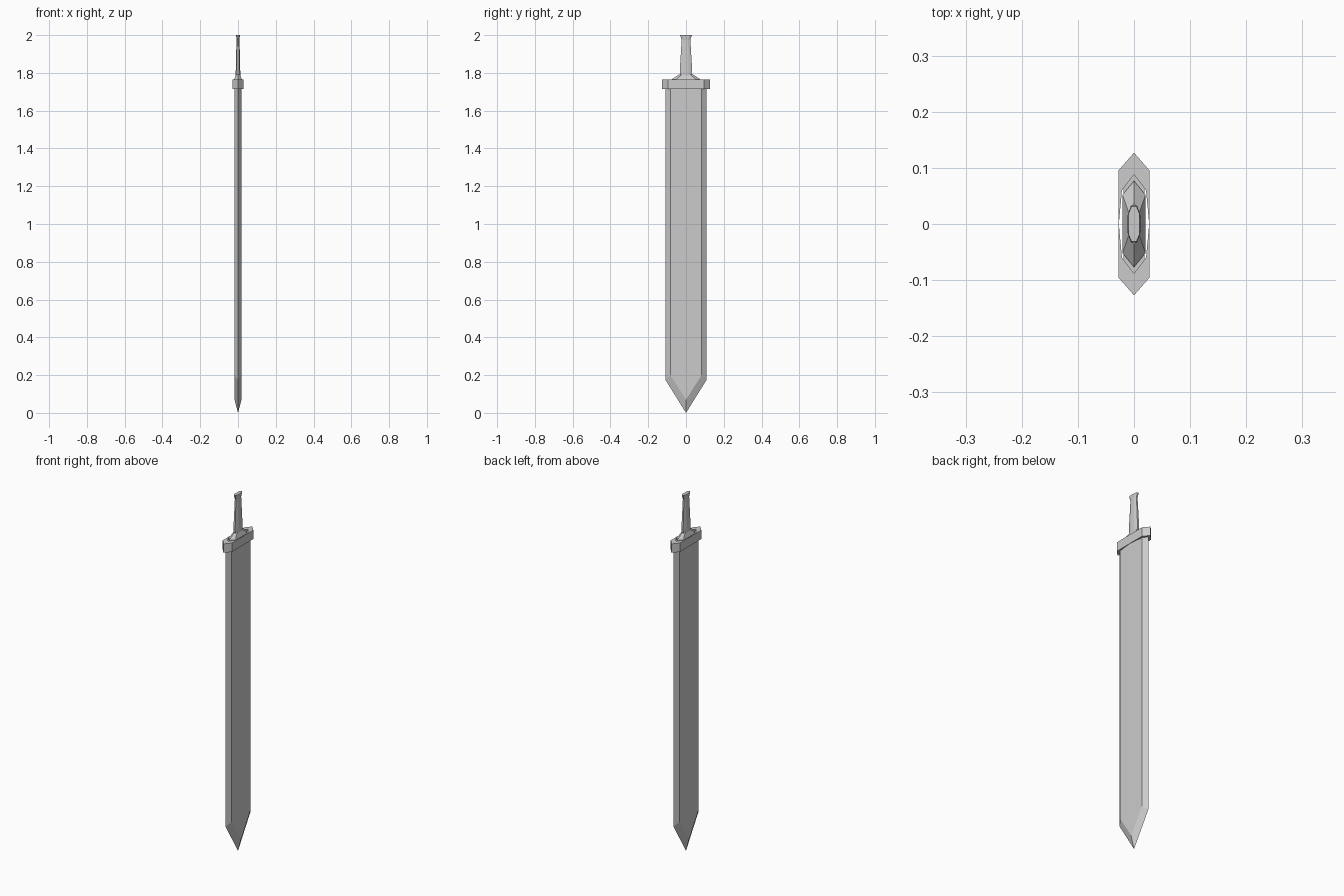
import bpy

if "Cube" in bpy.data.objects:
    bpy.data.objects.remove(bpy.data.objects["Cube"])


def make_mesh(name, verts, faces):
    mesh = bpy.data.meshes.new(name)
    mesh.from_pydata(verts, [], faces)
    mesh.update()
    obj = bpy.data.objects.new(name, mesh)
    bpy.context.collection.objects.link(obj)
    return obj


def bands(count, rings, closed=False):
    """Quads joining consecutive rings of equal vertex count."""
    faces = []
    for r in range(rings if closed else rings - 1):
        a, b = r * count, ((r + 1) % rings) * count
        for i in range(count):
            j = (i + 1) % count
            faces.append((a + i, a + j, b + j, b + i))
    return faces


def hexagon(x, y_flat, y_tip, z):
    return [(x, -y_flat, z), (x, y_flat, z), (0, y_tip, z),
            (-x, y_flat, z), (-x, -y_flat, z), (0, -y_tip, z)]


def octagon(x, y_flat, y, z):
    return [(x, -y_flat, z), (x, y_flat, z), (x * .45, y, z), (-x * .45, y, z),
            (-x, y_flat, z), (-x, -y_flat, z), (-x * .45, -y, z), (x * .45, -y, z)]


def loft(name, rings):
    n = len(rings[0])
    faces = bands(n, len(rings))
    faces.append(tuple(reversed(range(n))))
    faces.append(tuple(range(n * (len(rings) - 1), n * len(rings))))
    return make_mesh(name, sum(rings, []), faces)


# Blade: flat pointed panel on each side, bevelled out to a sharp edge
top = 1.755
flat = [(0, .07), (.083, .2), (.083, top), (-.083, top), (-.083, .2)]
edge = [(0, 0), (.109, .175), (.109, top), (-.109, top), (-.109, .175)]
verts = [(.0185, y, z) for y, z in flat]
verts += [(0, y, z) for y, z in edge]
verts += [(-.0185, y, z) for y, z in flat]
faces = [tuple(range(5)), tuple(range(14, 9, -1))]
faces += [tuple(reversed(f)) for f in bands(5, 3)]
make_mesh("blade", verts, faces)

# Guard: hexagonal band with an opening that thins towards the middle
def guard_ring(x_mid, x, y_flat, y_tip, z):
    return [(x_mid, 0, z), (x, y_flat, z), (0, y_tip, z), (-x, y_flat, z),
            (-x_mid, 0, z), (-x, -y_flat, z), (0, -y_tip, z), (x, -y_flat, z)]

low, high = 1.715, 1.765
rings = [guard_ring(.028, .028, .095, .127, low),
         guard_ring(.028, .028, .095, .127, high),
         guard_ring(.027, .0215, .06, .088, high),
         guard_ring(.027, .0215, .06, .088, low)]
make_mesh("guard", sum(rings, []), bands(8, 4, closed=True))

# Collar: sloped hexagonal block between guard and grip
loft("collar", [hexagon(.0205, .052, .077, 1.745),
                hexagon(.0205, .052, .077, 1.765),
                hexagon(.010, .022, .037, 1.792)])

# Grip: narrow tapering handle flaring at the end
loft("grip", [octagon(.012, .014, .033, 1.785),
              octagon(.012, .014, .033, 1.81),
              octagon(.008, .011, .023, 1.975),
              octagon(.010, .018, .031, 2.0)])
